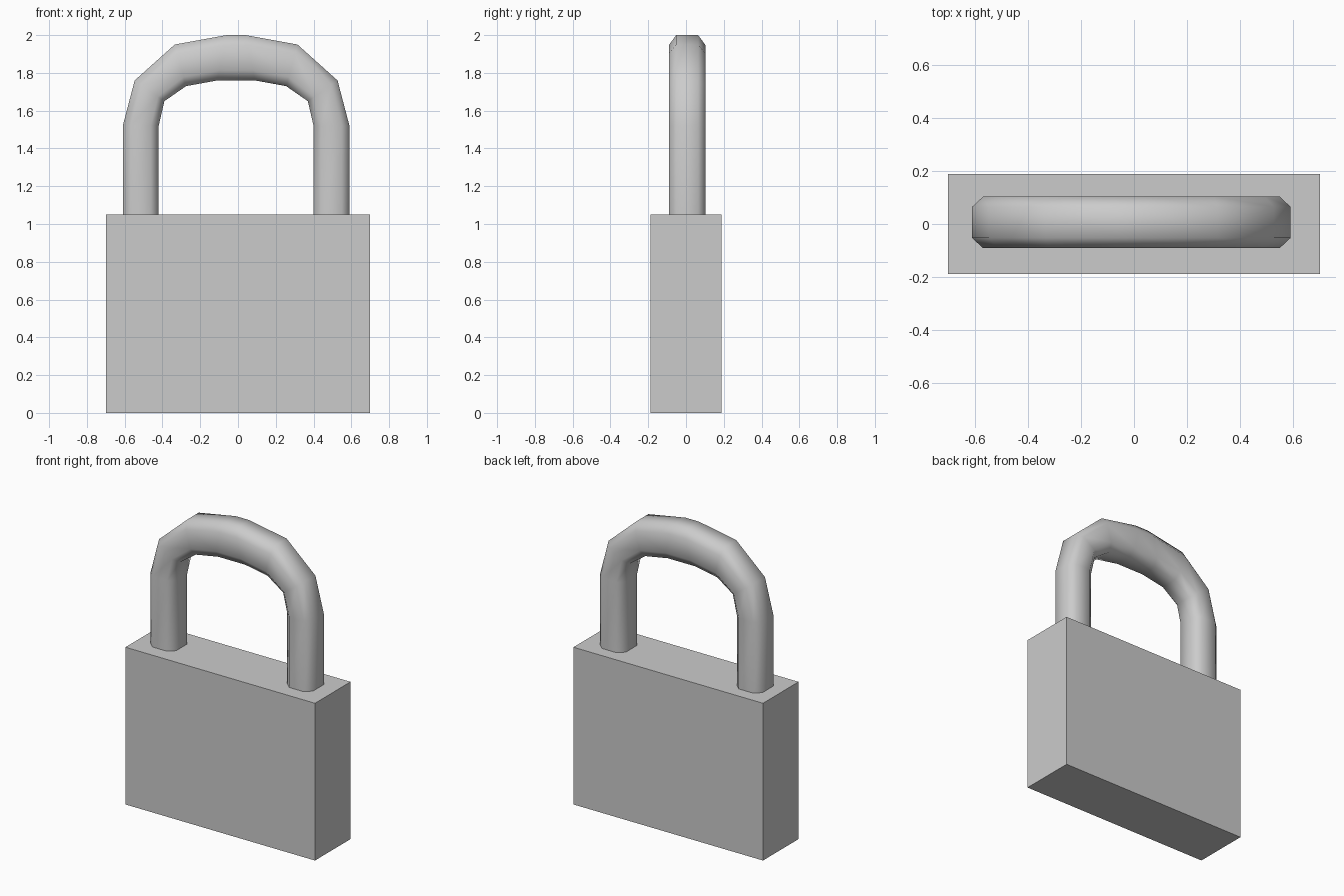
import bpy, bmesh, math

if "Cube" in bpy.data.objects:
    bpy.data.objects.remove(bpy.data.objects["Cube"])

# Body: plain sharp-edged block
bpy.ops.mesh.primitive_cube_add(size=1, location=(0, 0, 0.525))
body = bpy.context.object
body.name = "lock_body"
body.scale = (1.40, 0.375, 1.05)
bpy.ops.object.transform_apply(location=False, rotation=False, scale=True)

# Shackle: outer and inner points (x, z) of each ring on the left half
CX, CY = -0.01, 0.006
half = [((-0.60, 1.03), (-0.41, 1.03)),
        ((-0.60, 1.52), (-0.41, 1.52)),
        ((-0.537, 1.76), (-0.38, 1.65)),
        ((-0.325, 1.95), (-0.265, 1.73)),
        ((-0.05, 2.00), (-0.10, 1.76))]
rings = half + [tuple((-x, z) for x, z in pair) for pair in reversed(half)]

# Eight-sided section: (fraction from outer to inner edge, y offset)
section = [(0, -0.058), (0.22, -0.097), (0.78, -0.097), (1, -0.058),
           (1, 0.058), (0.78, 0.097), (0.22, 0.097), (0, 0.058)]

bm = bmesh.new()
loops = []
for (ox, oz), (ix, iz) in rings:
    loops.append([bm.verts.new((CX + ox + (ix - ox) * f, CY + y, oz + (iz - oz) * f))
                  for f, y in section])
for a, b in zip(loops, loops[1:]):
    for i in range(8):
        j = (i + 1) % 8
        bm.faces.new((a[i], a[j], b[j], b[i]))
bm.faces.new(loops[0])
bm.faces.new(loops[-1])
bmesh.ops.recalc_face_normals(bm, faces=bm.faces)
mesh = bpy.data.meshes.new("shackle")
bm.to_mesh(mesh)
bm.free()
shackle = bpy.data.objects.new("shackle", mesh)
bpy.context.collection.objects.link(shackle)

# Smooth tube, sharp ends
bpy.ops.object.select_all(action='DESELECT')
shackle.select_set(True)
bpy.context.view_layer.objects.active = shackle
bpy.ops.object.shade_smooth_by_angle(angle=math.radians(60))
